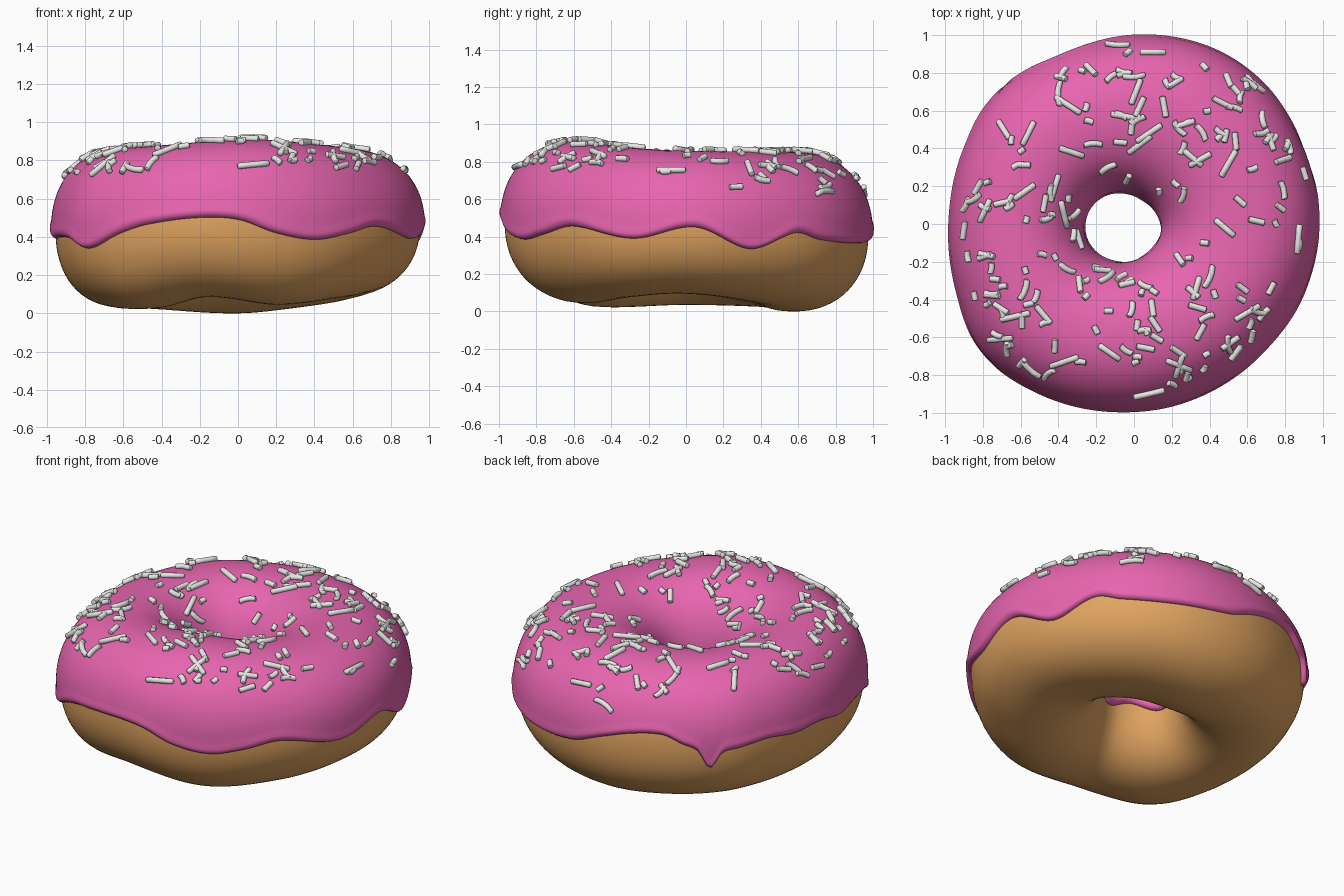
import bpy, math, random
from mathutils import Vector

if "Cube" in bpy.data.objects:
    bpy.data.objects.remove(bpy.data.objects["Cube"])

random.seed(11)
N = 2.2       # squareness of the ring's cross-section
SEG = 240     # steps around the ring


def material(name, rgb):
    m = bpy.data.materials.new(name)
    m.diffuse_color = (*rgb, 1)
    m.use_nodes = True
    m.node_tree.nodes["Principled BSDF"].inputs["Base Color"].default_value = m.diffuse_color
    return m


def make_object(name, verts, faces, mat):
    me = bpy.data.meshes.new(name)
    me.from_pydata(verts, [], faces)
    me.materials.append(mat)
    me.polygons.foreach_set("use_smooth", [True] * len(me.polygons))
    me.update()
    ob = bpy.data.objects.new(name, me)
    bpy.context.collection.objects.link(ob)
    return ob


def around(keys):
    """Smooth periodic curve through (degrees, value) pairs."""
    k = [(a - 360, v) for a, v in keys[-2:]] + keys + [(a + 360, v) for a, v in keys[:3]]

    def f(deg):
        deg %= 360
        i = 1
        while k[i + 1][0] <= deg:
            i += 1
        (a0, v0), (a1, v1), (a2, v2), (a3, v3) = k[i - 1:i + 3]
        h = a2 - a1
        s = (deg - a1) / h
        m1, m2 = (v2 - v0) / (a2 - a0) * h, (v3 - v1) / (a3 - a1) * h
        return ((2*s**3 - 3*s*s + 1) * v1 + (s**3 - 2*s*s + s) * m1
                + (3*s*s - 2*s**3) * v2 + (s**3 - s*s) * m2)
    return f


# Uneven hand-made shape, all by angle (0 = right, 90 = back)
outer = around([(0, .975), (28, .985), (48, 1.01), (65, 1.015), (88, .998), (113, .985),
                (133, 1.0), (143, 1.0), (156, .982), (177, .975), (200, 1.0), (220, 1.05),
                (241, 1.025), (270, .99), (293, .972), (316, .96), (335, .968)])
top = around([(0, .86), (90, .855), (180, .855), (225, .875), (275, .912), (315, .885)])
bottom = around([(0, .095), (50, .04), (90, 0), (140, .025), (180, .035), (225, .025),
                 (255, .085), (290, .045), (325, .075)])
edge = around([(3, .45), (21, .335), (37, .42), (46, .385), (63, .365), (84, .385), (95, .45),
               (106, .50), (117, .51), (124, .46), (129, .42), (133, .31), (137, .40), (143, .42),
               (154, .44), (165, .42), (178, .425), (190, .39), (198, .40), (210, .39), (221, .34),
               (233, .42), (242, .465), (258, .50), (270, .49), (282, .42), (295, .385),
               (307, .415), (320, .455), (343, .39)])


def section(deg):
    t = math.radians(deg)
    ro = outer(deg) - .022
    ri = .211 - .06 * math.cos(t) - .02 * math.sin(t) + .015 * math.cos(2 * t)
    zt, zb = top(deg) - .025, bottom(deg)
    return (ro + ri) / 2, (ro - ri) / 2, (zt + zb) / 2, (zt - zb) / 2


def spow(v, e=2 / N):
    return math.copysign(abs(v) ** e, v)


def surf(deg, phi, off=0.0):
    """Point on the ring: phi 0 = outside, pi/2 = top, pi = hole."""
    rc, a, zc, b = section(deg)
    r = rc + (a + off) * spow(math.cos(phi))
    t = math.radians(deg)
    return Vector((r * math.cos(t), r * math.sin(t), zc + (b + off) * spow(math.sin(phi))))


def phi_at(deg, z):
    rc, a, zc, b = section(deg)
    return math.asin(spow(max(-.95, min(.95, (z - zc) / b)), N / 2))


def grid_faces(n, m, wrap):
    return [(i * m + j, (i + 1) % n * m + j, (i + 1) % n * m + (j + 1) % m, i * m + (j + 1) % m)
            for i in range(n) for j in range(m if wrap else m - 1)]


dough_mat = material("golden dough", (.76, .375, .12))
icing_mat = material("pink icing", (.80, .13, .43))
sprinkle_mat = material("white sprinkles", (.8, .8, .78))

# Dough ring
M = 64
verts = [surf(360 * i / SEG, 2 * math.pi * j / M) for i in range(SEG) for j in range(M)]
make_object("dough", verts, grid_faces(SEG, M, True), dough_mat)

# Icing: sheet over the top with a rounded, slightly swollen lip
LIP = [0, .004, .013, .028, .05, .08, .12, .17]


def thickness(d):
    k = 1 - min(d / .055, 1)
    return -.004 + .028 * math.sqrt(1 - k * k) + .006 * math.exp(-((d - .07) / .04) ** 2)


verts = []
for i in range(SEG):
    deg = 360 * i / SEG
    p0 = phi_at(deg, edge(deg))
    p1 = math.pi - phi_at(deg, .38 + .025 * math.sin(math.radians(5 * deg)))
    mid = [p0 + .17 + (p1 - p0 - .34) * j / 40 for j in range(1, 40)]
    row = [p0 + d for d in LIP] + mid + [p1 - d for d in reversed(LIP)]
    verts += [surf(deg, p, thickness(min(p - p0, p1 - p))) for p in row]
make_object("icing", verts, grid_faces(SEG, len(row), False), icing_mat)

# Sprinkles: short rounded rods, some bent, lying on the icing
RINGS = [(-.5, .6), (-.46, 1), (-.15, 1), (.15, 1), (.46, 1), (.5, .6)]
SIDES = 8
verts, faces = [], []


def sprinkle(deg, phi, heading, length, bend):
    p = surf(deg, phi, .033)
    du = surf(deg + .5, phi) - surf(deg - .5, phi)
    dv = surf(deg, phi + .01) - surf(deg, phi - .01)
    nrm = du.cross(dv).normalized()
    d = Vector((math.cos(heading), math.sin(heading), 0))
    d = (d - nrm * d.dot(nrm)).normalized()
    side = nrm.cross(d)
    base = len(verts)
    for s, k in RINGS:
        c = p + d * s * length + side * bend * length * (s * s - .08)
        for q in range(SIDES):
            w = 2 * math.pi * q / SIDES
            verts.append(c + (side * math.cos(w) + nrm * math.sin(w)) * .0165 * k)
    for r in range(len(RINGS) - 1):
        for q in range(SIDES):
            a, b = base + r * SIDES, base + (r + 1) * SIDES
            faces.append((a + q, a + (q + 1) % SIDES, b + (q + 1) % SIDES, b + q))
    faces.append(tuple(base + q for q in reversed(range(SIDES))))
    faces.append(tuple(len(verts) - SIDES + q for q in range(SIDES)))


# Long sprinkles: x, y in hundredths and heading in degrees
LONG = [(-9, 95, -35), (10, 91, 5), (0, 78, 5), (1, 70, 70), (16, 62, -80), (3, 62, 65),
        (-40, 69, -85), (-35, 63, -35), (-5, 57, -10), (27, 53, 18), (8, 48, 35), (3, 42, 40),
        (-69, 50, -50), (-56, 48, 65), (-33, 38, -20), (-58, 17, 35), (-79, 7, 60),
        (-42, 19, 75), (-37, 5, -60), (-29, -8, -75), (35, 34, 30), (31, 35, -40), (50, 32, 60),
        (47, 64, -25), (64, 74, -30), (48, -2, -40), (87, -8, 85), (33, -34, 75), (40, -28, 70),
        (60, -47, 25), (51, -63, 30), (50, -64, -70), (24, -75, -30), (24, -75, 80),
        (-13, -68, -35), (-37, -73, 25), (-55, -77, -55), (-58, -35, 70), (8, -90, 20),
        (-48, -48, -50), (-63, -49, 15), (-14, -28, 60), (-71, -61, 20), (79, 34, 20)]
for x, y, h in LONG:
    deg = math.degrees(math.atan2(y, x))
    rc, a, zc, b = section(deg)
    c = max(-.97, min(.97, (math.hypot(x, y) / 100 - rc) / (a + .033)))
    sprinkle(deg, math.acos(spow(c, N / 2)), math.radians(h),
             random.uniform(.11, .17), random.choice([0, 0, 0, .35]))

# Short sprinkles scattered between them
count = 0
while count < 150:
    deg = random.uniform(0, 360)
    low = 25 if 15 < deg < 75 else 40
    phi = math.radians(random.uniform(low, 145))
    p = surf(deg, phi, .033)
    if random.random() > p.xy.length / .75:
        continue
    if p.x < -.15 and p.y > .25 and random.random() < .7:
        continue                     # sparse patch at the back left
    if p.y < -.8 and random.random() < .7:
        continue                     # few on the front slope
    sprinkle(deg, phi, random.uniform(0, 2 * math.pi),
             random.choice([.04, .05, .06, .075, .09, .1]), random.choice([0, 0, .4, -.4]))
    count += 1
sprinkles = make_object("sprinkles", verts, faces, sprinkle_mat)
bpy.context.view_layer.objects.active = sprinkles
sprinkles.select_set(True)
bpy.ops.object.shade_smooth_by_angle(angle=math.radians(50))
